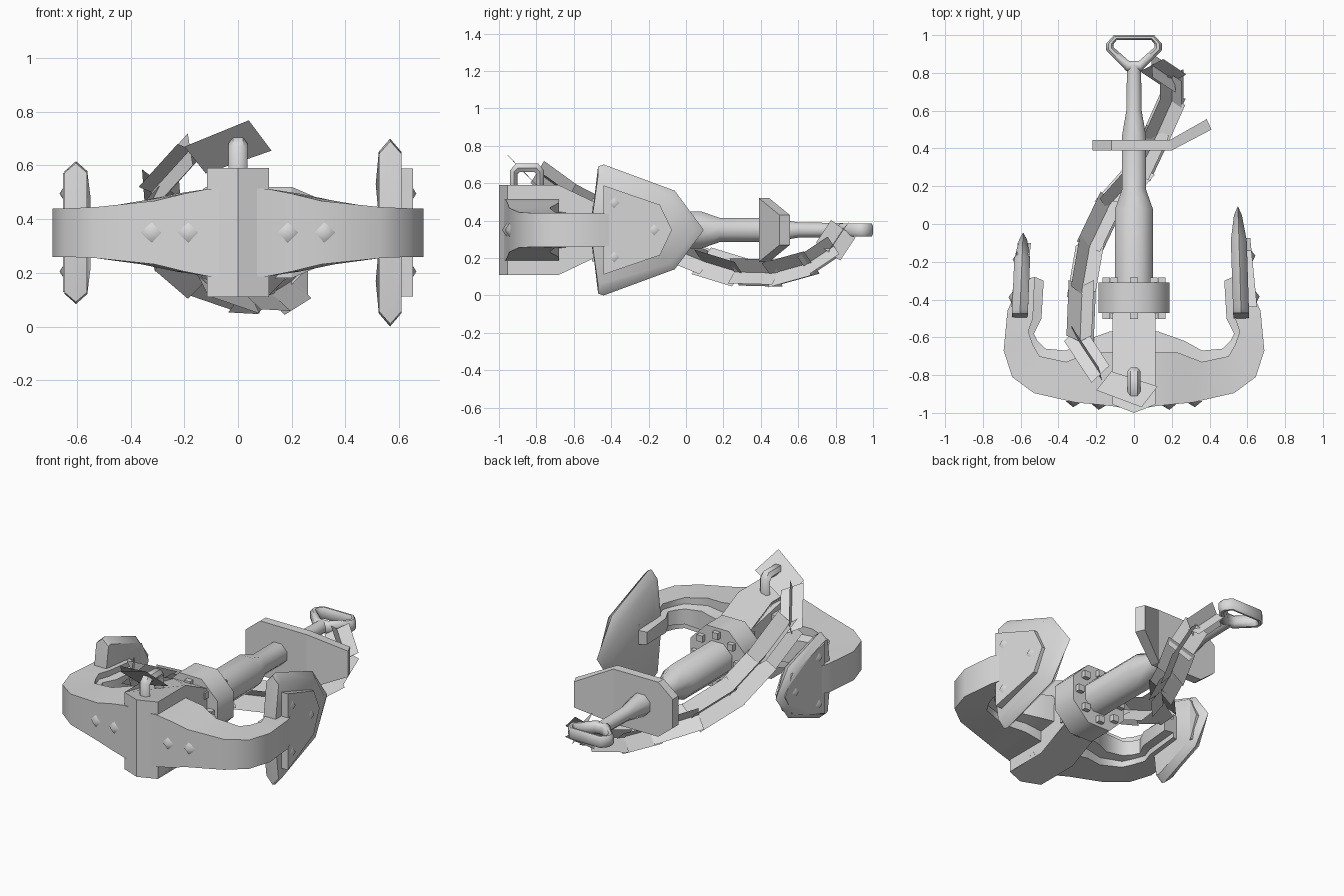
import bpy, bmesh, math
from mathutils import Vector, Matrix

if "Cube" in bpy.data.objects:
    bpy.data.objects.remove(bpy.data.objects["Cube"])

iron = bpy.data.materials.new("light_grey_iron")
iron.diffuse_color = (0.7, 0.7, 0.7, 1)
iron.use_nodes = True
iron.node_tree.nodes["Principled BSDF"].inputs["Base Color"].default_value = iron.diffuse_color
ZC = 0.35  # height of the centre line


def make(name, verts, faces, smooth=50):
    me = bpy.data.meshes.new(name)
    me.from_pydata([tuple(v) for v in verts], [], faces)
    bm = bmesh.new()
    bm.from_mesh(me)
    bmesh.ops.recalc_face_normals(bm, faces=bm.faces)
    bm.to_mesh(me)
    bm.free()
    me.materials.append(iron)
    ob = bpy.data.objects.new(name, me)
    bpy.context.collection.objects.link(ob)
    if smooth:
        bpy.ops.object.select_all(action='DESELECT')
        ob.select_set(True)
        bpy.context.view_layer.objects.active = ob
        bpy.ops.object.shade_smooth_by_angle(angle=math.radians(smooth))
    return ob


def loft(name, rings, closed=False, smooth=50):
    """Skin a row of equal rings; cap the ends unless the row is closed."""
    n, m = len(rings[0]), len(rings)
    verts = [v for r in rings for v in r]
    faces = []
    for i in range(m if closed else m - 1):
        a, b = i * n, (i + 1) % m * n
        faces += [(a + k, a + (k + 1) % n, b + (k + 1) % n, b + k) for k in range(n)]
    if not closed:
        faces += [tuple(range(n)), tuple(range((m - 1) * n, m * n))]
    return make(name, verts, faces, smooth)


def lathe_y(name, profile, sides=8, closed=False):
    rings = [[(r * math.cos((k + .5) * math.tau / sides), y,
               ZC + r * math.sin((k + .5) * math.tau / sides))
              for k in range(sides)] for y, r in profile]
    return loft(name, rings, closed)


def stud(name, centre, normal, r=0.042, h=0.03):
    n = Vector(normal).normalized()
    side = n.cross(Vector((0, 0, 1)))
    c, up = Vector(centre), Vector((0, 0, 1))
    base = [c + side * r, c + up * r, c - side * r, c - up * r]
    make(name, base + [c + n * h],
         [(0, 1, 4), (1, 2, 4), (2, 3, 4), (3, 0, 4), (3, 2, 1, 0)], 75)


# Shank and octagonal collar
lathe_y("shank", [(-.55, .108), (.08, .108), (.18, .07), (.46, .07), (.6, .044), (.84, .04)])
lathe_y("collar", [(-.47, .203), (-.31, .203), (-.31, .09), (-.47, .09)], closed=True)

# Collar bolts on both faces
for y in (-.485, -.3):
    for k in range(8):
        a = k * math.tau / 8
        x, z, s = .148 * math.cos(a), ZC + .148 * math.sin(a), .02
        loft("collar_bolt", [[(x + i * s, y + e * .017, z + j * s) for i, j in
             ((-1, -1), (1, -1), (1, 1), (-1, 1))] for e in (-1, 1)], smooth=0)

# Crown block with a pointed nose, narrowing towards the collar
loft("crown", [[(x, y, ZC + s * h) for x, y, h in
     ((0, -1, .24), (.115, -.955, .24), (.115, -.68, .24), (.115, -.47, .14),
      (-.115, -.47, .14), (-.115, -.68, .24), (-.115, -.955, .24))] for s in (-1, 1)], smooth=20)

# Curved arms with a stepped inner ledge: outer, shoulder, ledge line, half height
ARM = [((0, -.985), (0, -.68), (0, -.56), .165),
       ((.11, -.965), (.11, -.68), (.13, -.57), .163),
       ((.2, -.955), (.23, -.68), (.27, -.62), .145),
       ((.31, -.945), (.36, -.73), (.36, -.67), .118),
       ((.53, -.895), (.5, -.7), (.47, -.66), .095),
       ((.645, -.81), (.535, -.64), (.51, -.62), .09),
       ((.69, -.67), (.56, -.57), (.53, -.58), .09),
       ((.67, -.46), (.535, -.5), (.49, -.5), .09),
       ((.6, -.3), (.525, -.28), (.478, -.3), .075)]
for s in (-1, 1):
    loft("arm", [[(s * p[0], p[1], ZC + q) for p, q in
         ((o, h), (m, h), (m, h * .6), (i, h * .5), (i, -h * .5), (m, -h * .6), (m, -h), (o, -h))]
         for o, m, i, h in ARM])
    for x, y in ((.185, -.957), (.32, -.943)):
        stud("arm_stud", (s * x, y + .003, ZC), (s * .08, -1, 0))

# Flukes with bevelled rims, cover plates and studs
BLADE = [(-.47, .34), (-.44, .35), (-.06, .21), (.095, 0), (-.06, -.21),
         (-.44, -.35), (-.47, -.34), (-.5, -.09), (-.5, .09)]
PLATE = [(-.44, .238), (-.14, .135), (-.075, 0), (-.14, -.135), (-.44, -.238)]
for s, cx, k, kp in ((1, .568, 1, 1), (-1, .605, .76, .93)):
    def blade(t, inset):
        ring = []
        for y, z in BLADE:
            yy = -.25 + (y + .25) * inset if y > -.4 else y
            yy = -.49 + (yy + .49) * k
            ring.append((s * (cx + t * (1 if y < 0 else .5) - .03 * (y + .5)), yy, ZC + z * inset * k))
        return ring
    loft("fluke", [blade(-.042, .86), blade(0, 1), blade(.042, .86)])

    def out(y):
        return .652 - .1 * (y + .44)
    loft("fluke_plate", [[(s * (out(y) - d), -.44 + (y + .44) * kp, ZC + z * kp)
         for y, z in PLATE] for d in (.07, 0)], smooth=20)
    for y, z in ((-.385, .145), (-.17, 0), (-.385, -.145)):
        stud("fluke_stud", (s * (out(y) - .002), -.44 + (y + .44) * kp, ZC + z), (s, .1, 0), .032, .02)

# Bent stock plate: x, y of the front face, half height
STOCK = [(-.22, .39, .09), (-.12, .39, .17), (.2, .39, .17), (.41, .5, .08)]
loft("stock", [[(x, y, ZC + h), (x + d, y + .055, ZC + h), (x + d, y + .055, ZC - h), (x, y, ZC - h)]
     for (x, y, h), d in zip(STOCK, (0, 0, -.01, -.025))], smooth=20)

# Triangular shackle at the end of the shank
OUT = [(.04, .81), (.147, .92), (.147, .955), (.107, 1)]
INN = [(.025, .862), (.108, .935), (.108, .953), (.09, .975)]
pairs = list(zip(OUT, INN))
pairs += [((-o[0], o[1]), (-i[0], i[1])) for o, i in reversed(pairs)]
rings = []
for o, i in pairs:
    o, i = Vector(o), Vector(i)
    ring = []
    for t, h in ((0, .02), (.3, .036), (.7, .036), (1, .02), (1, -.02), (.7, -.036), (.3, -.036), (0, -.02)):
        p = o.lerp(i, t)
        ring.append((p.x, p.y, ZC + h))
    rings.append(ring)
loft("shackle", rings, closed=True)

# Lifting eye on top of the crown
EO = [(-.94, .57), (-.94, .67), (-.91, .705), (-.79, .705), (-.76, .67), (-.76, .57)]
EI = [(-.9, .57), (-.9, .65), (-.89, .66), (-.81, .66), (-.8, .65), (-.8, .57)]
loft("lifting_eye", [[(-.018, a, b), (.018, a, b), (.035, (a + c) / 2, (b + d) / 2),
     (.018, c, d), (-.018, c, d), (-.035, (a + c) / 2, (b + d) / 2)]
     for (a, b), (c, d) in zip(EO, EI)])

# Chain of crossed flat cards, trailing from the eye and under the shank
make("chain_top_card", [(.04, -.97, .768), (.125, -.86, .655), (-.12, -.78, .57), (-.2, -.88, .67)],
     [(0, 1, 2, 3)], 0)
bend = [Vector(p) for p in ((-.37, -.62, .52), (-.225, -.84, .68), (-.13, -.75, .64), (-.275, -.53, .48))]
make("chain_bend_card", bend, [(0, 1, 2, 3)], 0)
p, q = (bend[0] + bend[3]) / 2, (bend[1] + bend[2]) / 2
w = (bend[1] - bend[0]).cross(bend[2] - bend[1]).normalized() * .07
make("chain_bend_card", [p - w, p + w, q + w, q - w], [(0, 1, 2, 3)], 0)
PATH = [(-.285, -.6, .52), (-.275, -.35, .39), (-.235, -.12, .27), (-.13, .1, .18), (.03, .28, .125),
        (.12, .47, .12), (.2, .65, .17), (.2, .77, .25), (.11, .83, .34)]
for i, (a, b) in enumerate(zip(PATH, PATH[1:])):
    a, b = Vector(a), Vector(b)
    d = (b - a).normalized()
    a, b = a - d * .025, b + d * .025
    flat = d.cross(Vector((0, 0, 1))).normalized()
    for roll in (40, 130):
        w = Matrix.Rotation(math.radians(roll + 10 * (i % 2)), 3, d) @ flat * (.095 if i < 6 else .08)
        make("chain_link_card", [a - w, a + w, b + w, b - w], [(0, 1, 2, 3)], 0)
